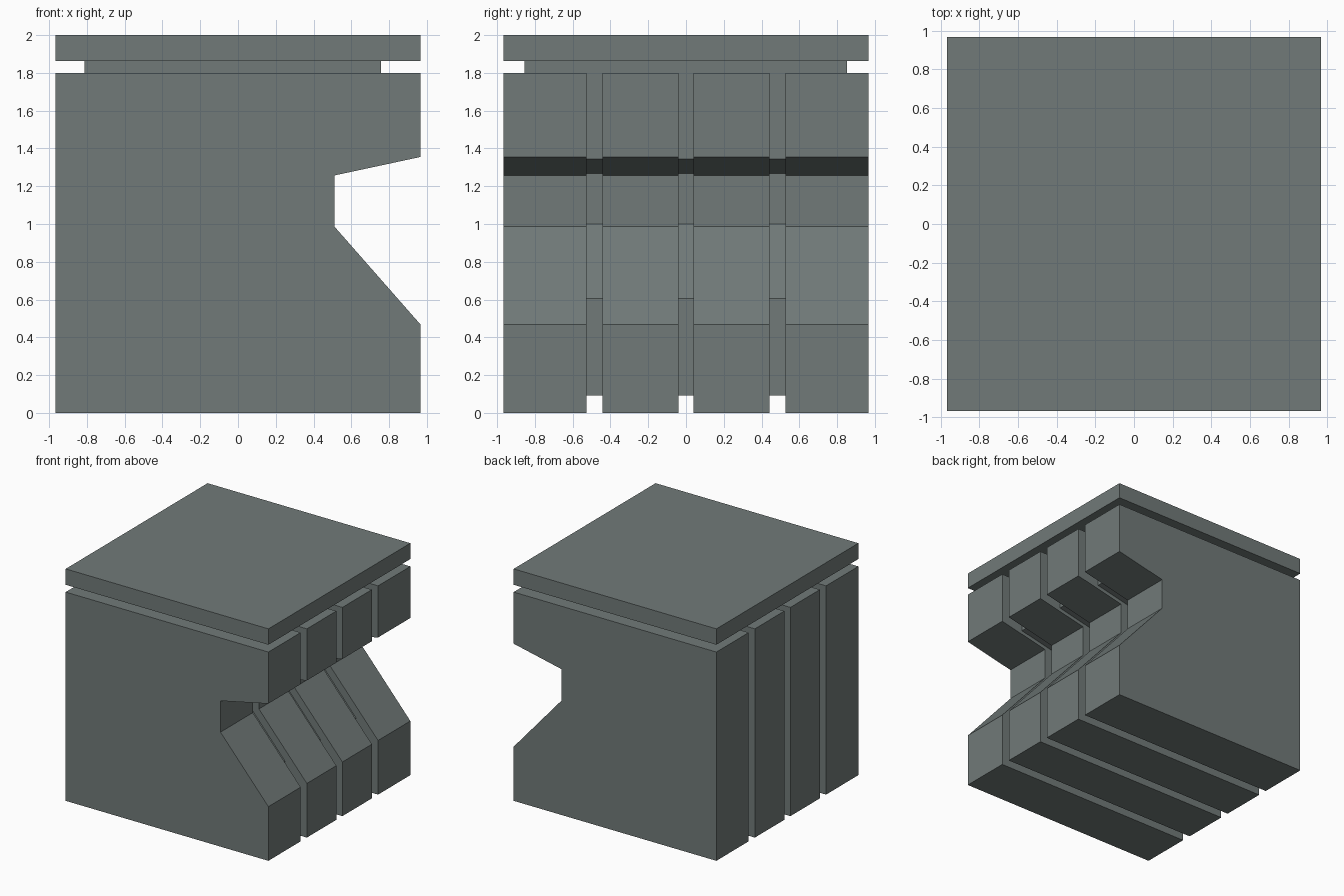
import bpy
import bmesh

if "Cube" in bpy.data.objects:
    bpy.data.objects.remove(bpy.data.objects["Cube"])

mat = bpy.data.materials.new("slate grey")
mat.diffuse_color = (0.165, 0.195, 0.19, 1.0)
mat.use_nodes = True
mat.node_tree.nodes["Principled BSDF"].inputs["Base Color"].default_value = mat.diffuse_color


def slab(name, profile, y0, y1):
    """Extrude an x-z profile from y0 to y1."""
    bm = bmesh.new()
    face = bm.faces.new([bm.verts.new((x, y0, z)) for x, z in profile])
    ext = bmesh.ops.extrude_face_region(bm, geom=[face])
    moved = [v for v in ext["geom"] if isinstance(v, bmesh.types.BMVert)]
    bmesh.ops.translate(bm, verts=moved, vec=(0, y1 - y0, 0))
    bmesh.ops.recalc_face_normals(bm, faces=bm.faces)
    mesh = bpy.data.meshes.new(name)
    bm.to_mesh(mesh)
    bm.free()
    mesh.materials.append(mat)
    obj = bpy.data.objects.new(name, mesh)
    bpy.context.collection.objects.link(obj)
    return obj


H = 0.967  # half width of the block

# Four outer slabs with a deep notch in the right side
panel = [(-H, 0), (H, 0), (H, 0.467), (0.51, 0.987),
         (0.51, 1.257), (H, 1.355), (H, 1.80), (-H, 1.80)]
for i, (y0, y1) in enumerate([(-H, -0.527), (-0.443, -0.041),
                              (0.041, 0.443), (0.527, H)]):
    slab(f"notched_slab_{i + 1}", panel, y0, y1)

# Recessed core seen in the grooves and as the neck under the lid
core = [(-0.813, 0.093), (0.757, 0.093), (0.757, 0.605), (0.411, 1.0),
        (0.411, 1.268), (0.757, 1.343), (0.757, 1.863), (-0.813, 1.863)]
slab("inner_core", core, -0.856, 0.853)

# Flat lid
slab("top_plate", [(-H, 1.863), (H, 1.863), (H, 2.0), (-H, 2.0)], -H, H)
